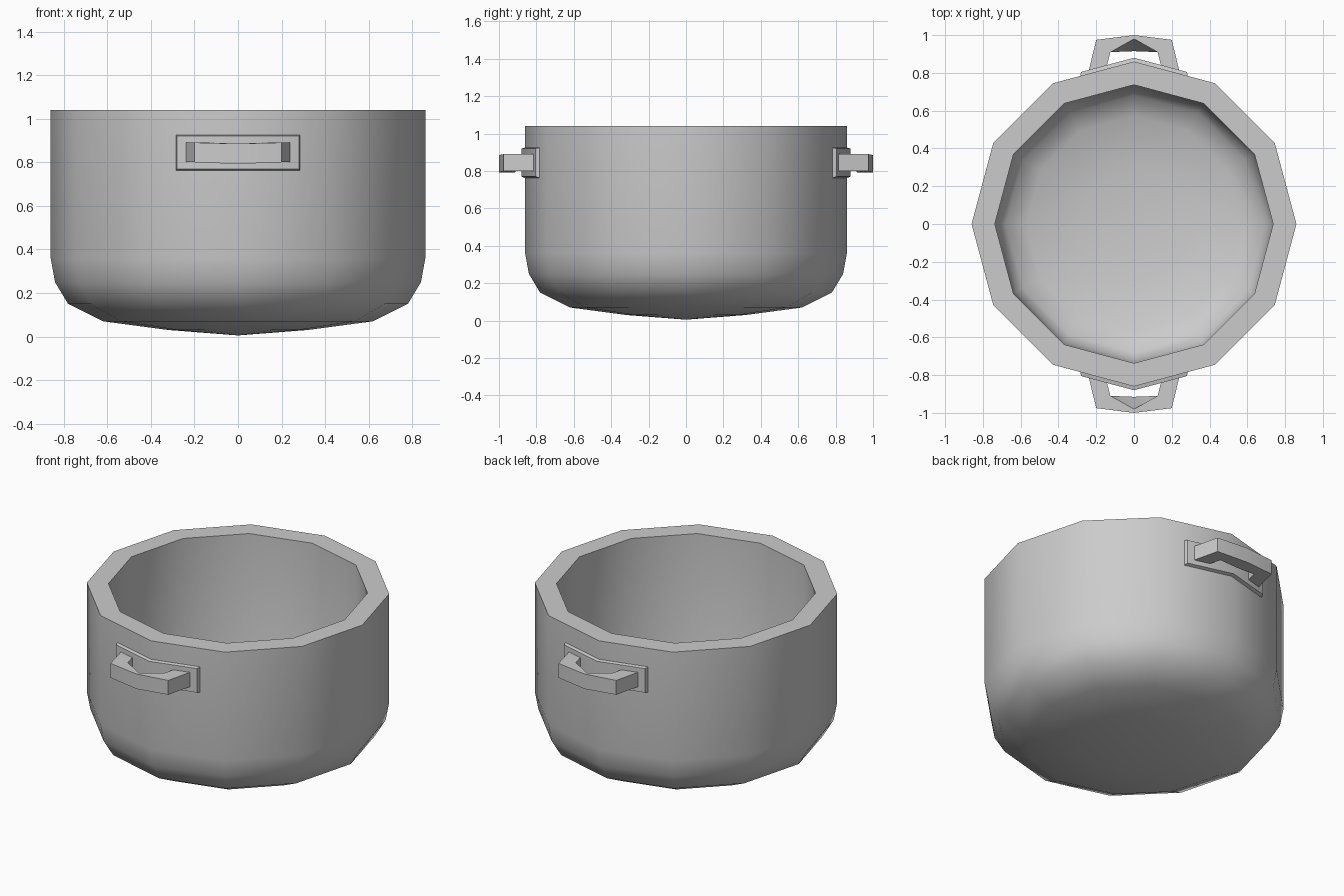
import bpy
import bmesh
import math

default = bpy.data.objects.get("Cube")
if default:
    bpy.data.objects.remove(default, do_unlink=True)

metal = bpy.data.materials.new("grey metal")
metal.use_nodes = True
GREY = (0.6, 0.6, 0.6, 1)
metal.diffuse_color = GREY
shader = next(n for n in metal.node_tree.nodes if n.type == "BSDF_PRINCIPLED")
shader.inputs["Base Color"].default_value = GREY


def finish(name, bm, angle):
    """Turn a bmesh into a smooth-shaded object with sharp edges kept."""
    bmesh.ops.recalc_face_normals(bm, faces=bm.faces[:])
    mesh = bpy.data.meshes.new(name)
    bm.to_mesh(mesh)
    bm.free()
    mesh.materials.append(metal)
    obj = bpy.data.objects.new(name, mesh)
    bpy.context.collection.objects.link(obj)
    bpy.ops.object.select_all(action="DESELECT")
    obj.select_set(True)
    bpy.context.view_layer.objects.active = obj
    bpy.ops.object.shade_smooth_by_angle(angle=math.radians(angle))
    return obj


def lathe(name, profile, sides):
    """Spin an (r, z) profile about the z axis."""
    bm = bmesh.new()
    verts = [bm.verts.new((r, 0, z)) for r, z in profile]
    edges = [bm.edges.new(pair) for pair in zip(verts, verts[1:])]
    bmesh.ops.spin(bm, geom=verts + edges, cent=(0, 0, 0), axis=(0, 0, 1),
                   angle=math.tau, steps=sides)
    bmesh.ops.remove_doubles(bm, verts=bm.verts[:], dist=0.0005)
    return finish(name, bm, 45)


def strip(name, half, side):
    """Sweep four-point sections, mirrored in x, and close both ends."""
    sections = half + [[(-x, y, z) for x, y, z in s] for s in half[-2::-1]]
    bm = bmesh.new()
    rings = [[bm.verts.new((x, y * side, z)) for x, y, z in s] for s in sections]
    for a, b in zip(rings, rings[1:]):
        for i in range(4):
            j = (i + 1) % 4
            bm.faces.new((a[i], a[j], b[j], b[i]))
    bm.faces.new(rings[0])
    bm.faces.new(rings[-1])
    return finish(name, bm, 35)


# Pot body: rounded outside, flat rim, hollow inside
outside = [(0, 0.005), (0.32, 0.03), (0.62, 0.07), (0.78, 0.15),
           (0.84, 0.25), (0.86, 0.36), (0.86, 1.04)]
inside = [(0.737, 1.04), (0.737, 0.37), (0.72, 0.29), (0.68, 0.23),
          (0.57, 0.18), (0.3, 0.145), (0, 0.125)]
lathe("pot_body", outside + inside, 12)

# Mounting plates wrapped on the wall, with bevelled borders
plate = [
    [(0.29, 0.76, 0.93), (0.29, 0.76, 0.755), (0.28, 0.805, 0.77), (0.28, 0.805, 0.92)],
    [(0, 0.84, 0.93), (0, 0.84, 0.755), (0, 0.88, 0.77), (0, 0.88, 0.92)],
]

# Grip: splayed legs and a bar whose inner face slopes at the middle
grip = [
    [(0.245, 0.79, 0.89), (0.245, 0.79, 0.80), (0.155, 0.79, 0.80), (0.155, 0.79, 0.89)],
    [(0.20, 0.975, 0.89), (0.20, 0.975, 0.80), (0.125, 0.91, 0.80), (0.125, 0.91, 0.89)],
    [(0, 1.0, 0.885), (0, 1.0, 0.792), (0, 0.915, 0.792), (0, 0.98, 0.885)],
]

for label, side in (("front", -1), ("back", 1)):
    strip(label + "_handle_plate", plate, side)
    strip(label + "_handle_grip", grip, side)
